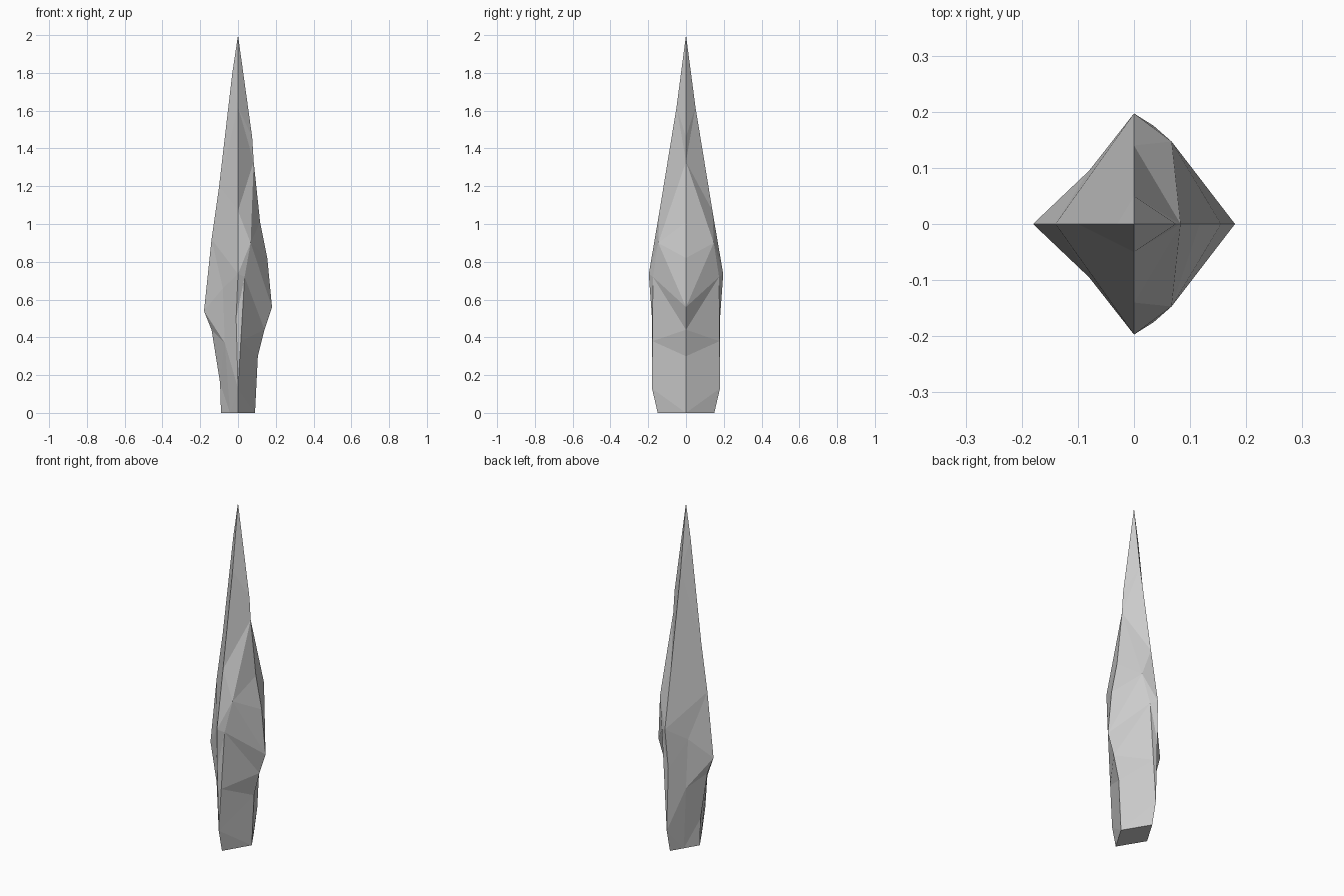
import bpy
import bmesh

if "Cube" in bpy.data.objects:
    bpy.data.objects.remove(bpy.data.objects["Cube"])

# Ridge lines of the front half, each running from base to tip
right = [(.09, 0, 0), (.105, 0, .3), (.14, 0, .44), (.18, 0, .56), (.155, 0, .82),
         (.117, 0, 1.01), (.083, 0, 1.33), (.075, 0, 1.46), (0, 0, 2)]
front = [(0, -.15, 0), (0, -.18, .13), (-.01, -.18, .5), (0, -.197, .735),
         (0, -.14, 1.07), (0, -.05, 1.62), (0, 0, 2)]
left = [(-.09, 0, 0), (-.095, 0, .16), (-.14, 0, .44), (-.18, 0, .54),
        (-.14, 0, .92), (-.1, 0, 1.2), (-.03, 0, 1.8), (0, 0, 2)]
# Middle ridges merge into the side ridges higher up
front_right = [(.042, -.08, 0), front[1], (.015, -.178, .38), (.035, -.175, .72),
               (.067, -.147, .9)] + right[6:]
front_left = [(-.042, -.08, 0), (-.07, -.1, .37), (-.08, -.095, .66)] + left[4:]

bm = bmesh.new()
verts = {}


def vert(p):
    if p not in verts:
        verts[p] = bm.verts.new(p)
    return verts[p]


def face(points, side):
    points = [(x, y * side if y else 0, z) for x, y, z in points]
    if len(set(points)) == len(points):
        bm.faces.new([vert(p) for p in points])


def strip(a, b, steps, side):
    """Triangulate between two ridges, 'a' or 'b' says which one advances."""
    i = j = 0
    for s in steps:
        if s == "a":
            face([a[i], b[j], a[i + 1]], side)
            i += 1
        else:
            face([a[i], b[j], b[j + 1]], side)
            j += 1


# Faceted sides and base, front and back
for side in (1, -1):
    strip(right, front_right, "bababab" "aaa" "babab", side)
    strip(front_right, front, "ababababababa", side)
    strip(front, front_left, "abababababab", side)
    strip(front_left, left, "babbab" "abababa", side)
    face([r[0] for r in (right, front_right, front, front_left, left)], side)

bmesh.ops.recalc_face_normals(bm, faces=bm.faces[:])
mesh = bpy.data.meshes.new("crystal_shard")
bm.to_mesh(mesh)
bm.free()
shard = bpy.data.objects.new("crystal_shard", mesh)
bpy.context.collection.objects.link(shard)
